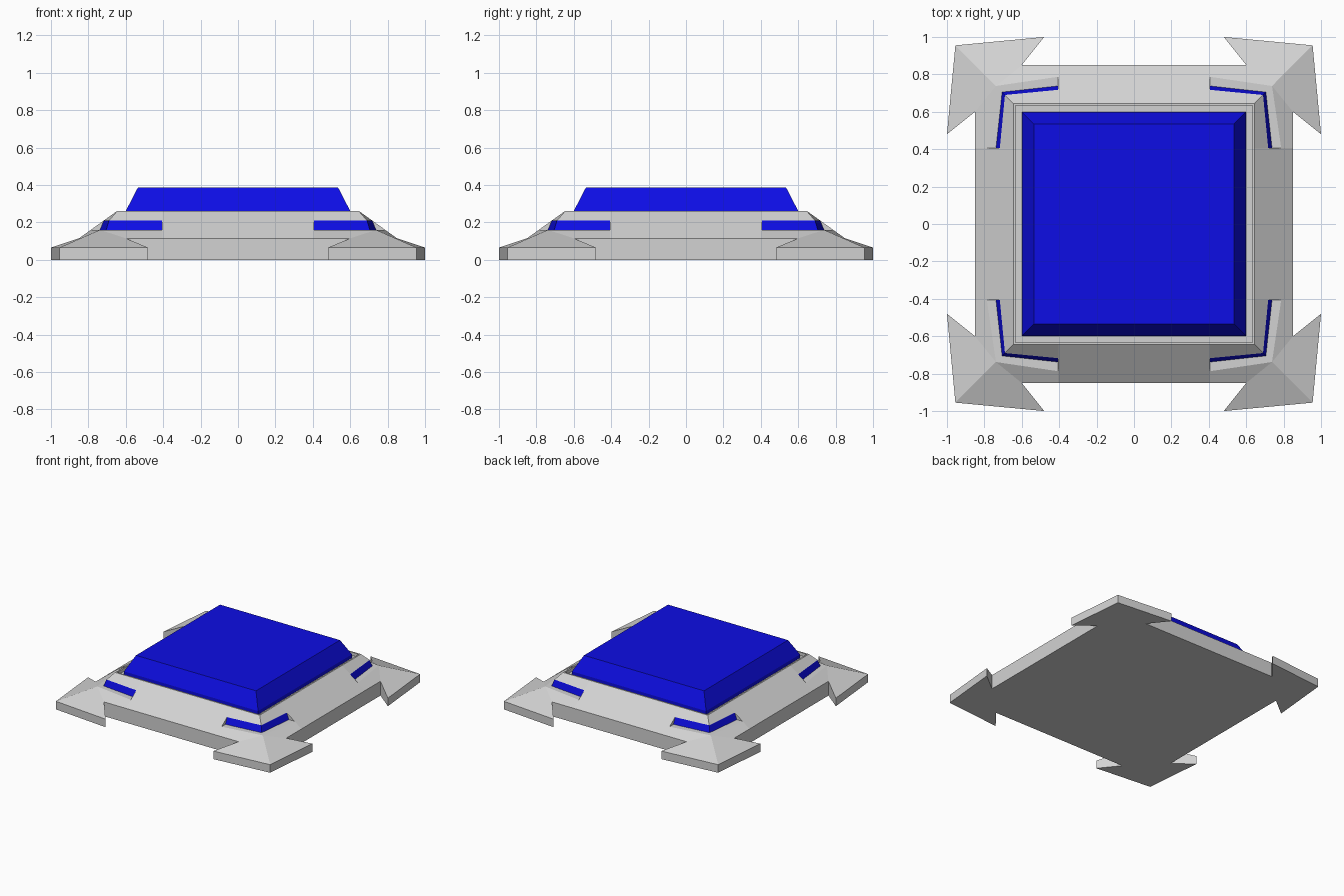
import bpy
import bmesh

cube = bpy.data.objects.get("Cube")
if cube:
    bpy.data.objects.remove(cube, do_unlink=True)


def make_material(name, color):
    mat = bpy.data.materials.new(name)
    mat.use_nodes = True
    mat.diffuse_color = color
    mat.node_tree.nodes["Principled BSDF"].inputs["Base Color"].default_value = color
    return mat


GREY = make_material("light grey", (0.65, 0.65, 0.65, 1))
BLUE = make_material("bright blue", (0.004, 0.004, 0.78, 1))


def finish(name, bm, materials):
    bmesh.ops.remove_doubles(bm, verts=bm.verts[:], dist=0.0005)
    bmesh.ops.recalc_face_normals(bm, faces=bm.faces[:])
    bmesh.ops.dissolve_limit(bm, angle_limit=0.005, verts=bm.verts[:],
                             edges=bm.edges[:], delimit={'MATERIAL'})
    mesh = bpy.data.meshes.new(name)
    bm.to_mesh(mesh)
    bm.free()
    for mat in materials:
        mesh.materials.append(mat)
    obj = bpy.data.objects.new(name, mesh)
    bpy.context.collection.objects.link(obj)
    return obj


# Key heights and half widths
RIM, FLOOR, SLOT_TOP, SLOT_LOW, STEP, FOOT = 0.262, 0.237, 0.21, 0.16, 0.115, 0.065
TOP, INNER, WALL, SLOT_X = 0.645, 0.634, 0.85, 0.405


def slope(z):
    return TOP + (WALL - TOP) * (RIM - z) / (RIM - STEP)


def diagonal(d, z):
    return (d, d, z)


# Points of one eighth of the housing, between the centre line and a diagonal
mid_top, mid_step, mid_low = (0, TOP, RIM), (0, WALL, STEP), (0, WALL, 0)
end_top = (SLOT_X, slope(SLOT_TOP), SLOT_TOP)
end_back = (SLOT_X, 0.738, SLOT_LOW)
end_low = (SLOT_X, slope(SLOT_LOW), SLOT_LOW)
end_rim, end_step = (SLOT_X, TOP, RIM), (SLOT_X, WALL, STEP)
cor_rim, cor_top = diagonal(TOP, RIM), diagonal(0.69, SLOT_TOP)
cor_back, cor_low = diagonal(0.705, SLOT_LOW), diagonal(0.738, SLOT_LOW)
notch, notch_low = (0.6, WALL, STEP), (0.6, WALL, 0)
tip, tip_low = (0.48, 1, FOOT), (0.48, 1, 0)
toe, toe_low = diagonal(0.955, FOOT), diagonal(0.955, 0)
in_mid, in_cor = (0, INNER, RIM), diagonal(INNER, RIM)
fl_mid, fl_cor = (0, INNER, FLOOR), diagonal(INNER, FLOOR)

grey_faces = [
    (mid_top, end_rim, end_top, end_low, end_step, mid_step),  # sloped side
    (end_rim, cor_rim, cor_top, end_top),                      # above the slot
    (end_top, end_back, end_low),                              # slot end
    (end_back, cor_back, cor_low, end_low),                    # slot ledge
    (end_low, cor_low, notch, end_step),                       # below the slot
    (notch, cor_low, toe, tip),                                # foot top
    (mid_step, end_step, notch, notch_low, mid_low),           # upright wall
    (notch, tip, tip_low, notch_low),                          # foot walls
    (tip, toe, toe_low, tip_low),
    (mid_top, in_mid, in_cor, cor_rim, end_rim),               # thin rim
    (in_mid, fl_mid, fl_cor, in_cor),
    (fl_mid, fl_cor, (0, 0, FLOOR)),                           # sunken deck
    ((0, 0, 0), mid_low, notch_low, tip_low, toe_low),         # underside
]
blue_faces = [(end_top, cor_top, cor_back, end_back)]          # slot light

# Housing with four splayed feet, reflected into all eight sectors
bm = bmesh.new()
for sx in (-1, 1):
    for sy in (-1, 1):
        for swap in (False, True):
            for index, group in enumerate((grey_faces, blue_faces)):
                for points in group:
                    loop = [(y, x, z) if swap else (x, y, z) for x, y, z in points]
                    face = bm.faces.new([bm.verts.new((sx * x, sy * y, z))
                                         for x, y, z in loop])
                    face.material_index = index
finish("housing", bm, [GREY, BLUE])

# Bevelled square panel seated in the sunken deck
bm = bmesh.new()
rings = []
for half, z in ((0.598, FLOOR - 0.005), (0.598, 0.265), (0.535, 0.387)):
    rings.append([bm.verts.new((sx * half, sy * half, z))
                  for sx, sy in ((-1, -1), (1, -1), (1, 1), (-1, 1))])
for low, high in zip(rings, rings[1:]):
    for i in range(4):
        j = (i + 1) % 4
        bm.faces.new((low[i], low[j], high[j], high[i]))
bm.faces.new(rings[0])
bm.faces.new(rings[-1])
finish("raised_panel", bm, [BLUE])
